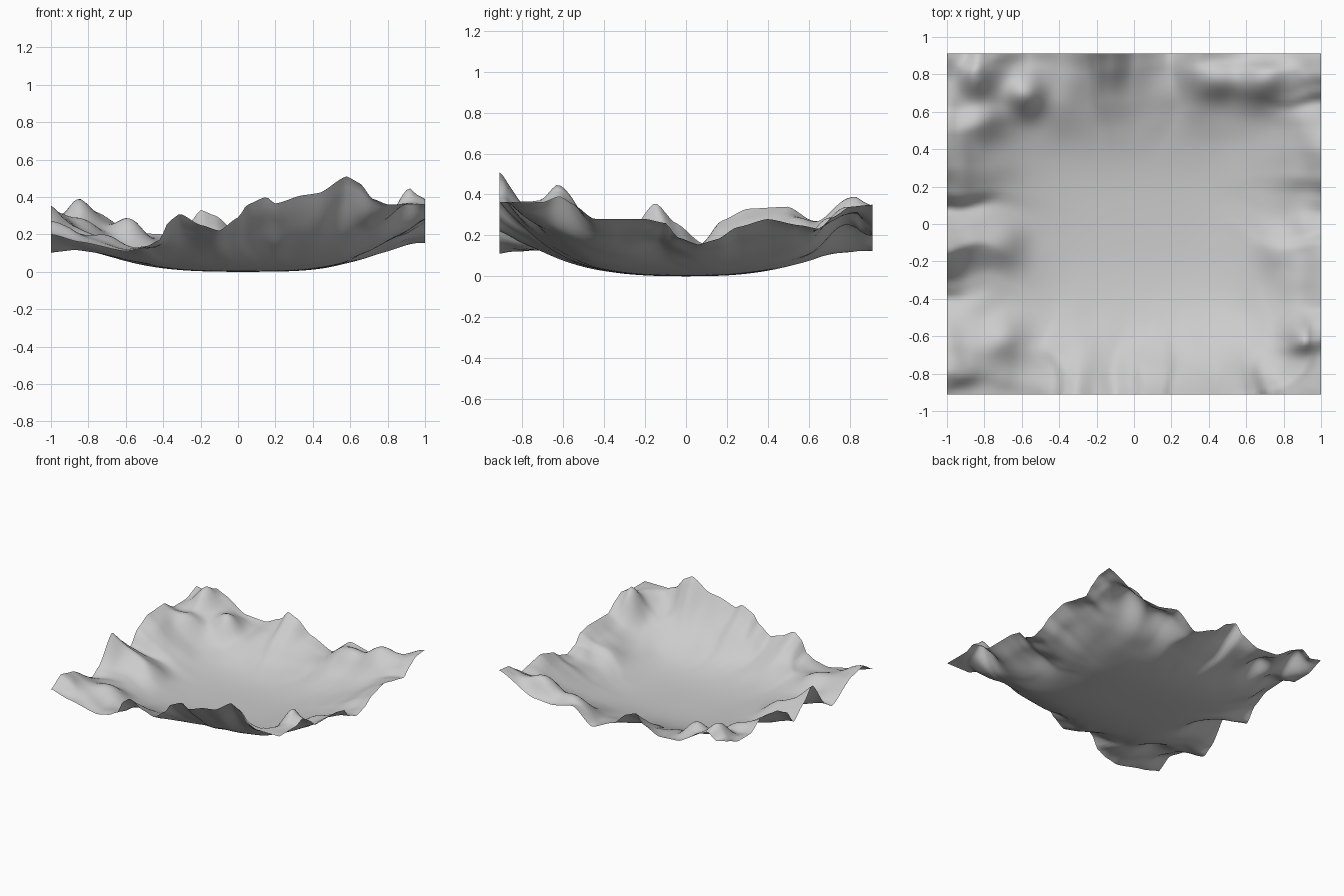
import bpy, math
from mathutils import Vector, noise

if "Cube" in bpy.data.objects:
    bpy.data.objects.remove(bpy.data.objects["Cube"])

HX, HY = 1.0, 0.912
NX, NY = 100, 92

# Rim height profiles: (position along the edge, height)
FRONT = [(-1, .20), (-.85, .16), (-.6, .11), (-.5, .13), (-.42, .17), (-.37, .27), (-.31, .31),
         (-.2, .25), (-.1, .22), (0, .29), (.05, .36), (.15, .40), (.2, .365), (.35, .41),
         (.43, .42), (.58, .51), (.65, .475), (.72, .39), (.8, .36), (1, .36)]
BACK = [(-1, .32), (-.9, .30), (-.83, .35), (-.76, .32), (-.57, .21), (-.4, .2), (-.26, .26),
        (-.2, .33), (-.12, .30), (0, .2), (.19, .12), (.35, .24), (.54, .2), (.7, .21), (1, .35)]
LEFT = [(-.912, .20), (-.79, .27), (-.65, .24), (-.4, .10), (-.32, .15), (-.15, .36), (-.05, .26),
        (.08, .16), (.17, .27), (.3, .33), (.5, .34), (.62, .27), (.77, .27), (.912, .32)]
RIGHT = [(-.912, .36), (-.7, .36), (-.62, .39), (-.55, .35), (-.45, .28), (-.2, .28), (-.1, .26),
         (-.04, .19), (.06, .155), (.15, .18), (.25, .24), (.4, .28), (.55, .25), (.65, .23),
         (.72, .29), (.8, .34), (.912, .35)]

# Local ridges inside the rim: x, y, height, radius
RIDGES = [(.90, -.60, .12, .09), (.68, .77, .14, .13), (.43, .77, .08, .11), (-.58, .69, .13, .10),
          (-.80, .55, .05, .11), (-.85, .78, .08, .10), (-.70, -.60, .06, .12),
          (-.70, -.10, .05, .11), (-.38, .60, .03, .12), (.75, -.12, .03, .10)]


def height(profile, t):
    """Eased interpolation along a rim profile."""
    for (a, za), (b, zb) in zip(profile, profile[1:]):
        if t <= b:
            u = max(0, (t - a) / (b - a))
            u = .5 * u + .5 * u * u * (3 - 2 * u)
            return za + (zb - za) * u
    return profile[-1][1]


def bowl(x, y):
    bx = .13 * abs(x) ** 3 if x > 0 else .13 * abs(x) ** 2.3
    return min(.17, bx + .16 * abs(y) ** 2.3)


def surface(x, y):
    # Blend the four rims by closeness, then fade into the shallow bowl
    inside = min(HX - abs(x), HY - abs(y))
    wob = .14 * noise.noise(Vector((x * 3, y * 3, 4))) * min(1, inside * 4)
    sx, sy = x + wob, y - wob
    parts = [(HY + y, height(FRONT, sx)), (HY - y, height(BACK, sx)),
             (HX + x, height(LEFT, sy)), (HX - x, height(RIGHT, sy))]
    ws = [1 / (max(d, 0) + .004) ** 2 for d, _ in parts]
    rim = sum(w * p[1] for w, p in zip(ws, parts)) / sum(ws)
    a = max(0, 1 - (HX - abs(x)) / .85)
    b = max(0, 1 - (HY - abs(y)) / .85)
    t = min(1, (a ** 5 + b ** 5) ** .2)
    power = 3.3 + .9 * ws[0] / sum(ws)
    base = bowl(x, y)
    z = base + (rim - base) * t ** power
    for cx, cy, h, r in RIDGES:
        z += h * math.exp(-((x - cx) ** 2 + (y - cy) ** 2) / r ** 2) * min(1, inside * 12)
    z += .03 * t ** 3 * min(1, inside * 10) * noise.noise(Vector((x * 6, y * 6, 1)))
    return z


# Valley sheet
verts = []
for j in range(NY + 1):
    for i in range(NX + 1):
        x, y = -HX + 2 * HX * i / NX, -HY + 2 * HY * j / NY
        verts.append((x, y, surface(x, y)))
low = min(v[2] for v in verts)
verts = [(x, y, z - low) for x, y, z in verts]
row = NX + 1
faces = [(j * row + i, j * row + i + 1, (j + 1) * row + i + 1, (j + 1) * row + i)
         for j in range(NY) for i in range(NX)]
mesh = bpy.data.meshes.new("valley_terrain")
mesh.from_pydata(verts, [], faces)
mesh.shade_smooth()
terrain = bpy.data.objects.new("valley_terrain", mesh)
bpy.context.collection.objects.link(terrain)
